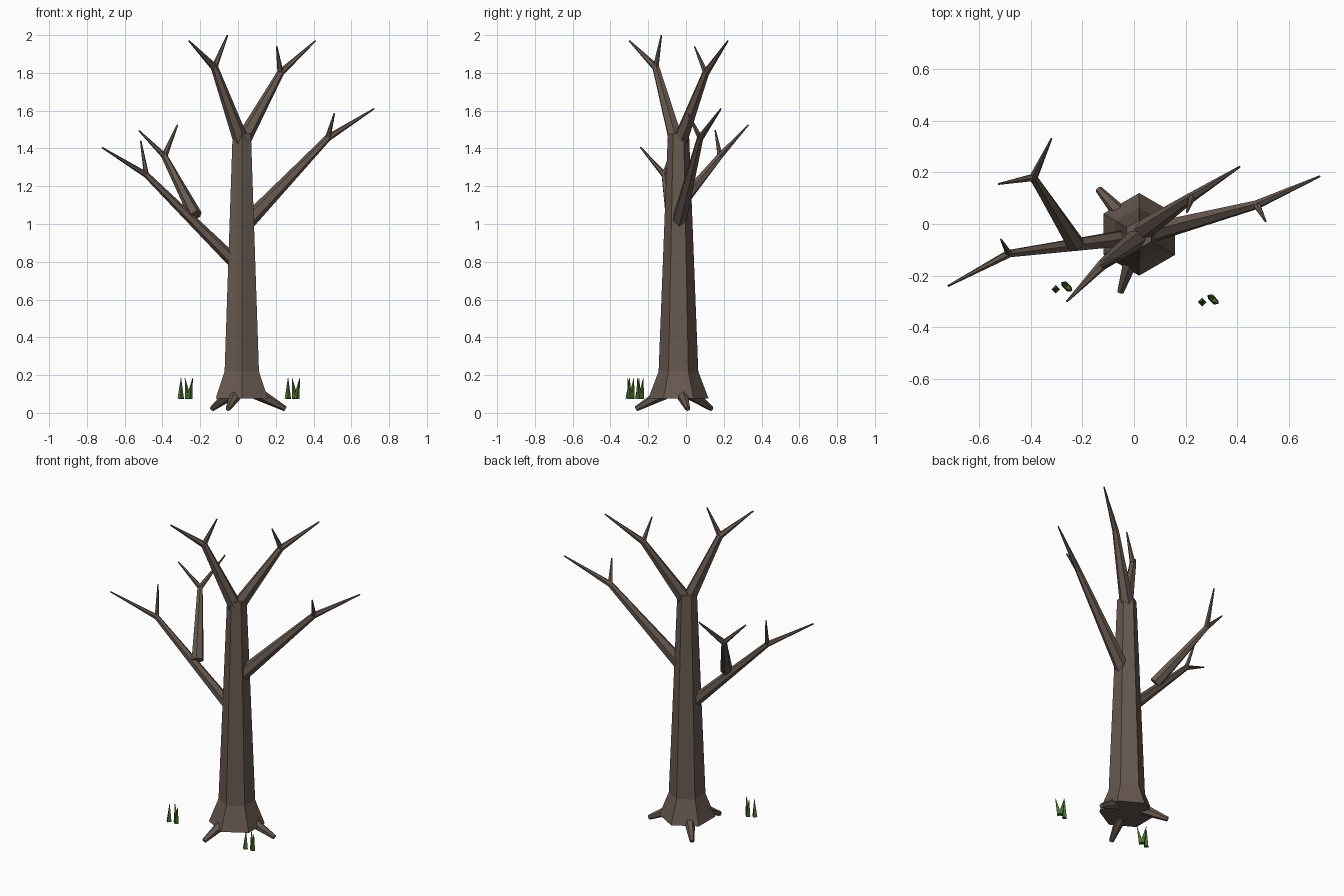
import bpy, bmesh, math
from mathutils import Vector

cube = bpy.data.objects.get("Cube")
if cube:
    bpy.data.objects.remove(cube)


def material(name, rgb):
    m = bpy.data.materials.new(name)
    m.use_nodes = True
    m.diffuse_color = (*rgb, 1)
    m.node_tree.nodes["Principled BSDF"].inputs["Base Color"].default_value = (*rgb, 1)
    return m


BARK = material("bark brown", (0.135, 0.1, 0.08))
GRASS = material("grass green", (0.075, 0.16, 0.03))


def limb(name, mat, points, radii, sides=6, start=0.0):
    """Tapered faceted tube through the points, with mitred rings and end caps."""
    pts = [Vector(p) for p in points]
    bm = bmesh.new()
    rings = []
    for i, (p, r) in enumerate(zip(pts, radii)):
        before = (p - pts[max(i - 1, 0)]).normalized()
        after = (pts[min(i + 1, len(pts) - 1)] - p).normalized()
        axis = (before + after).normalized()
        side = Vector((0, 1, 0)).cross(axis).normalized()
        other = axis.cross(side)
        rings.append([bm.verts.new(p + r * (math.cos(a) * side + math.sin(a) * other))
                      for a in (start + math.tau * k / sides for k in range(sides))])
    for low, high in zip(rings, rings[1:]):
        for k in range(sides):
            n = (k + 1) % sides
            bm.faces.new((low[k], low[n], high[n], high[k]))
    bm.faces.new(rings[0][::-1])
    bm.faces.new(rings[-1])
    bmesh.ops.recalc_face_normals(bm, faces=bm.faces)
    mesh = bpy.data.meshes.new(name)
    bm.to_mesh(mesh)
    bm.free()
    mesh.materials.append(mat)
    obj = bpy.data.objects.new(name, mesh)
    bpy.context.collection.objects.link(obj)
    return obj


# Trunk with flared foot
CX, CY = 0.02, -0.04
limb("trunk", BARK, [(CX, CY, z) for z in (0.075, 0.22, 1.48)],
     (0.16, 0.105, 0.056), start=math.pi / 6)

# Three roots spread evenly around the foot
for i in range(3):
    a = math.radians(12 + 120 * i)
    at = lambda d, z: (CX + d * math.cos(a), CY + d * math.sin(a), z)
    limb(f"root_{i + 1}", BARK, [at(0.08, 0.105), at(0.235, 0.022)], (0.035, 0.014))

# Branches: base, fork, long tip, short twig tip, base radius, fork radius
branches = {
    "right_branch": ((0.0, -0.05, 0.78), (-0.485, -0.115, 1.26),
                     (-0.72, -0.24, 1.405), (-0.515, -0.06, 1.44), 0.036, 0.016),
    "right_side_branch": ((-0.225, -0.08, 1.045), (-0.39, 0.18, 1.36),
                          (-0.32, 0.33, 1.525), (-0.525, 0.155, 1.495), 0.036, 0.018),
    "left_branch": ((0.04, -0.04, 1.0), (0.475, 0.075, 1.455),
                    (0.72, 0.185, 1.61), (0.51, 0.01, 1.585), 0.042, 0.018),
    "upper_right_branch": ((0.02, -0.05, 1.43), (-0.125, -0.16, 1.83),
                           (-0.26, -0.3, 1.97), (-0.055, -0.13, 2.0), 0.042, 0.02),
    "upper_left_branch": ((0.02, -0.035, 1.43), (0.225, 0.105, 1.8),
                          (0.41, 0.222, 1.97), (0.205, 0.045, 1.94), 0.042, 0.019),
}
for name, (base, fork, tip, twig, r0, r1) in branches.items():
    limb(name, BARK, (base, fork, tip), (r0, r1, 0.004))
    limb(name + "_twig", BARK, (fork, twig), (r1 * 0.85, 0.004))

# Grass tufts: one upright blade and a spreading pair
for side, x, y in (("right", -0.28, -0.245), ("left", 0.287, -0.295)):
    blades = (((-0.023, -0.008), (-0.022, -0.004)),
              ((0.016, 0.006), (-0.001, 0.019)),
              ((0.022, 0.0), (0.04, -0.014)))
    for i, ((bx, by), (tx, ty)) in enumerate(blades):
        limb(f"{side}_grass_blade_{i + 1}", GRASS,
             [(x + bx, y + by, 0.075), (x + tx, y + ty, 0.185)], (0.017, 0.001), sides=4)
